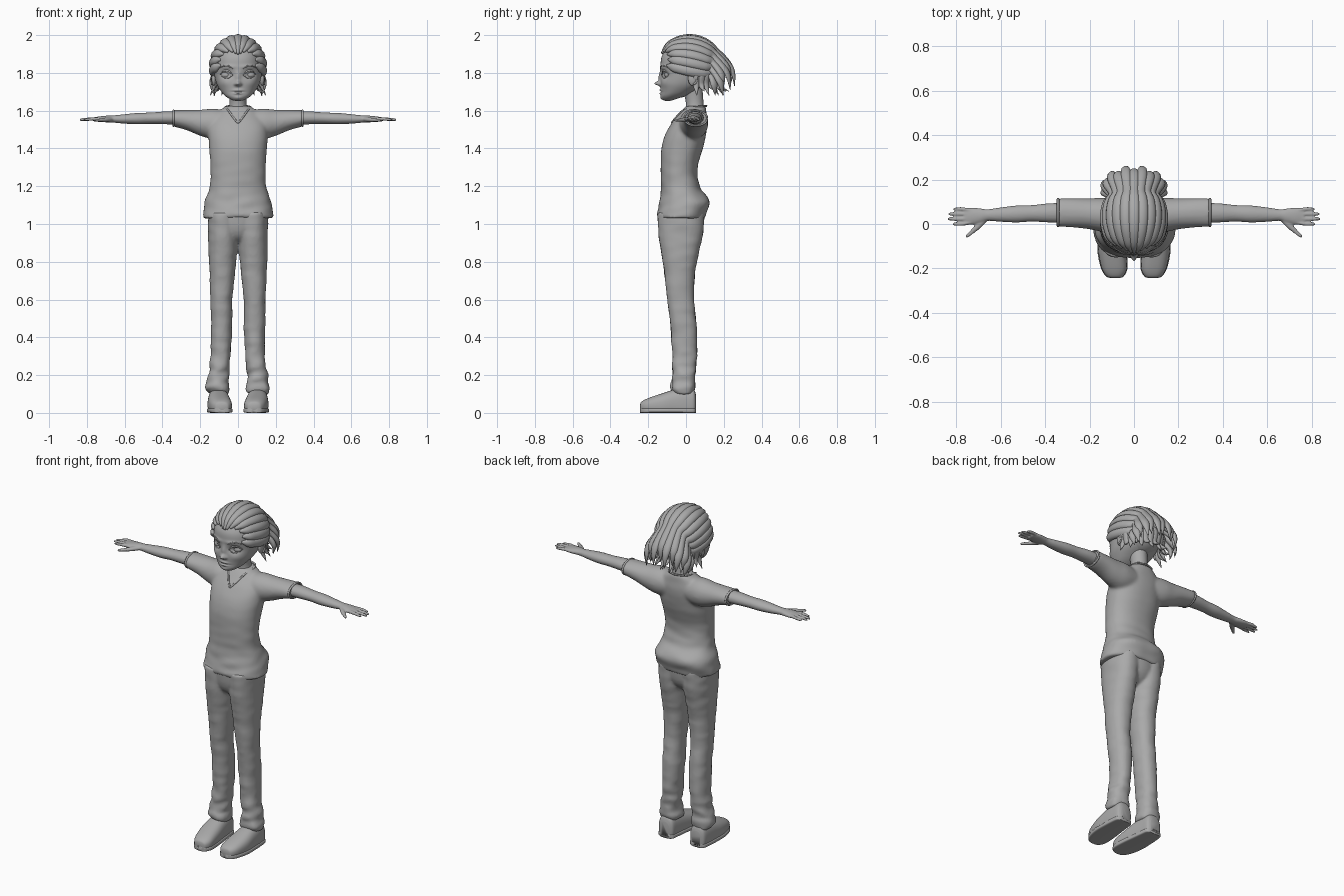
import bpy, bmesh, math
from mathutils import Vector, noise
from mathutils.bvhtree import BVHTree

old = bpy.data.objects.get("Cube")
if old:
    bpy.data.objects.remove(old)

grey = bpy.data.materials.new("clay grey")
grey.use_nodes = True
COLOUR = (0.4, 0.4, 0.4, 1)
grey.diffuse_color = COLOUR
grey.node_tree.nodes["Principled BSDF"].inputs["Base Color"].default_value = COLOUR


def spline(keys, per):
    """Smooth interpolation through tuples of numbers."""
    out = []
    for i in range(len(keys) - 1):
        a, b, c, d = (keys[max(0, min(len(keys) - 1, i + k))] for k in (-1, 0, 1, 2))
        for s in range(per):
            t = s / per
            out.append([q + 0.5 * t * (r - p + t * (2*p - 5*q + 4*r - w + t * (3*(q - r) + w - p)))
                        for p, q, r, w in zip(a, b, c, d)])
    return out + [list(keys[-1])]


def skin(bm, rings):
    """Bridge rings of points into a closed tube."""
    rows = [[bm.verts.new(p) for p in ring] for ring in rings]
    n = len(rows[0])
    for a, b in zip(rows, rows[1:]):
        for i in range(n):
            bm.faces.new((a[i], a[(i + 1) % n], b[(i + 1) % n], b[i]))
    bm.faces.new(rows[0][::-1])
    bm.faces.new(rows[-1])


def loft(bm, axis, keys, n=32, per=6, power=2.0, deform=None):
    """Rounded sections along an axis: (position, centre, centre, radius, radius)."""
    rings = []
    for t, c1, c2, r1, r2 in spline(keys, per):
        ring = []
        for i in range(n):
            a = math.tau * i / n
            u, v = (math.copysign(abs(f(a)) ** (2 / power), f(a)) for f in (math.cos, math.sin))
            u, v = c1 + r1 * u, c2 + r2 * v
            p = Vector({"X": (t, u, v), "Y": (u, t, v), "Z": (u, v, t)}[axis])
            ring.append(deform(p) if deform else p)
        rings.append(ring)
    skin(bm, rings)


def tube(bm, keys, origin, n=10, per=5):
    """Flattened tube along (x, y, z, half width, half thickness), facing away from origin."""
    pts = spline(keys, per)
    pos = [Vector(p[:3]) for p in pts]
    rings = []
    for i, p in enumerate(pos):
        tan = (pos[min(i + 1, len(pos) - 1)] - pos[max(i - 1, 0)]).normalized()
        side = tan.cross(p - Vector(origin)).normalized()
        up = side.cross(tan)
        rings.append([p + side * max(pts[i][3], .001) * math.cos(math.tau * k / n)
                      + up * max(pts[i][4], .001) * math.sin(math.tau * k / n) for k in range(n)])
    skin(bm, rings)


def ball(bm, centre, radii):
    made = bmesh.ops.create_uvsphere(bm, u_segments=24, v_segments=16, radius=1)
    for v in made["verts"]:
        v.co = Vector(centre) + Vector(a * b for a, b in zip(v.co, radii))


def finish(name, bm, mirror=False, voxel=0, smooth=4):
    bmesh.ops.recalc_face_normals(bm, faces=bm.faces)
    me = bpy.data.meshes.new(name)
    bm.to_mesh(me)
    bm.free()
    me.materials.append(grey)
    me.shade_smooth()
    ob = bpy.data.objects.new(name, me)
    bpy.context.scene.collection.objects.link(ob)
    if mirror:
        m = ob.modifiers.new("mirror", "MIRROR")
        m.use_mirror_merge = False
    if voxel:
        m = ob.modifiers.new("blend", "REMESH")
        m.mode, m.voxel_size, m.use_smooth_shade = "VOXEL", voxel, True
        m = ob.modifiers.new("relax", "SMOOTH")
        m.factor, m.iterations = 0.5, smooth
    return ob


def surface(ob):
    """Return a function giving the front surface height (y) at x, z."""
    bpy.context.view_layer.update()
    tree = BVHTree.FromObject(ob, bpy.context.evaluated_depsgraph_get())

    def front(x, z):
        hit = tree.ray_cast(Vector((x, -1, z)), Vector((0, 1, 0)))[0]
        return hit.y if hit else 0
    return front


def folds(amount, low, high):
    """Soft cloth creases, strongest near height low and gone at high."""
    def f(p):
        k = amount * max(0.25, min(1, (high - p.z) / (high - low)))
        return p + noise.noise_vector(Vector((p.x * 9, p.y * 9, p.z * 24))) * k
    return f


# Head with sculpted face: (x, z, spread x, spread z, push along y)
FACE = [(0, 1.778, .012, .028, -.010), (0, 1.744, .013, .012, -.030), (.014, 1.740, .008, .007, -.008),
        (.060, 1.790, .032, .020, .014), (0, 1.708, .026, .006, -.008), (0, 1.691, .020, .006, -.008),
        (0, 1.699, .028, .003, .004), (0, 1.666, .022, .012, -.006), (.055, 1.832, .040, .010, -.006),
        (.075, 1.745, .030, .020, -.004)]


def sculpt(p):
    if p.y < -.02:
        p.y += sum(amp * math.exp(-((abs(p.x) - x) / sx) ** 2 - ((p.z - z) / sz) ** 2)
                   for x, z, sx, sz, amp in FACE)
    return p


bm = bmesh.new()
loft(bm, "Z", [(1.652, 0, -.095, .015, .012), (1.658, 0, -.09, .036, .032), (1.675, 0, -.07, .064, .062),
               (1.70, 0, -.045, .088, .087), (1.74, 0, -.015, .112, .12), (1.79, 0, .005, .125, .14),
               (1.84, 0, .015, .129, .15), (1.89, 0, .018, .122, .145), (1.94, 0, .025, .098, .115),
               (1.97, 0, .03, .05, .06)], n=128, per=10, power=2.2, deform=sculpt)
head = finish("head", bm)
face_y = surface(head)

bm = bmesh.new()
loft(bm, "Z", [(1.54, 0, .045, .07, .06), (1.60, 0, .048, .052, .05), (1.65, 0, .045, .044, .047),
               (1.75, 0, .03, .05, .055)])
finish("neck", bm)

# Eyes, lids and brows
bm = bmesh.new()
ball(bm, (.060, face_y(.06, 1.79) + .014, 1.790), (.029, .02, .021))
finish("eyes", bm, mirror=True)
for name, z0, rise, size in (("upper_eyelids", 1.788, .023, .005), ("lower_eyelids", 1.788, -.019, .003),
                             ("eyebrows", 1.822, .014, .004)):
    bm = bmesh.new()
    keys = []
    for i in range(9):
        t = i / 8
        x, z = .028 + .066 * t, z0 + rise * math.sin(math.pi * t) + .006 * t
        keys.append((x, face_y(x, z) - .001, z, size * math.sin(math.pi * (.1 + .8 * t)), size * .7))
    tube(bm, keys, (.06, .1, 1.79))
    finish(name, bm, mirror=True)

# Ears: shell and rim
bm = bmesh.new()
ball(bm, (.128, .035, 1.77), (.012, .024, .038))
tube(bm, [(.138, .035 + .024 * math.sin(a), 1.775 + .036 * math.cos(a), .005, .005)
          for a in [-1 + .5 * i for i in range(9)]], (0, .035, 1.77))
finish("ears", bm, mirror=True)

# Hair: cap, long swept locks and a lower flicked layer
C = Vector((0, .022, 1.83))
TILT = math.radians(12)
FRONT = Vector((0, -math.cos(TILT), math.sin(TILT)))
UP = Vector((0, math.sin(TILT), math.cos(TILT)))
bm = bmesh.new()
ball(bm, (0, .045, 1.85), (.132, .135, .135))
finish("hair_cap", bm)

bm = bmesh.new()
LOCKS = 13
for i in range(LOCKS):
    phi = math.radians(-98 + 196 * i / (LOCKS - 1))
    s, c = math.sin(phi), math.cos(phi)
    begin, stop = 14 + 30 * s * s, 132
    keys = []
    for k in range(7):
        th = math.radians(begin + (stop - begin) * k / 6)
        p = C + FRONT * .166 * math.cos(th) + UP * .158 * math.sin(th) * c
        p.x += .138 * math.sin(th) * s
        w = .006 if k == 0 else .012 + .014 * math.sin(th)
        keys.append((*p, w, .007 if k == 0 else .017))
    tip = Vector((.125 * s, .165 + .075 * c + .02 * (i % 2), 1.69 + .06 * c - .02 * (i % 2)))
    mid = p.lerp(tip, .55) + Vector((.02 * s, .022 * (.4 + c), .01))
    keys += [(*mid, .022, .014), (*tip, .001, .001)]
    tube(bm, keys, C, n=12)
finish("hair_locks", bm)

bm = bmesh.new()
for i in range(15):
    a = math.radians(-84 + 12 * i)
    s, c = math.sin(a), math.cos(a)
    drop = .022 * (i % 2)
    keys = [(rx * s, .04 + ry * c, z, w, t) for rx, ry, z, w, t in
            [(.105, .10, 1.87, .012, .01), (.130, .135, 1.80, .022, .015),
             (.124, .13, 1.74, .018, .012), (.148, .165 + drop, 1.68 + drop, .001, .001)]]
    tube(bm, keys, (0, .04, 1.8))
finish("hair_back_tips", bm)

# Shirt: torso and sleeves blended
crease = folds(.008, 1.05, 1.45)
bm = bmesh.new()
loft(bm, "Z", [(1.03, 0, -.025, .187, .125), (1.06, 0, -.02, .185, .13), (1.12, 0, -.006, .176, .134),
               (1.20, 0, -.03, .15, .102), (1.30, 0, -.036, .145, .098), (1.40, 0, -.02, .152, .11),
               (1.48, 0, .0, .158, .107), (1.54, 0, .02, .15, .092), (1.59, 0, .038, .112, .07),
               (1.625, 0, .052, .062, .052)], n=64, power=2.25, deform=crease)
for side in (1, -1):
    loft(bm, "X", [(side * x, *r) for x, *r in
                   [(.05, .035, 1.53, .07, .07), (.13, .04, 1.53, .077, .08), (.20, .046, 1.536, .07, .069),
                    (.27, .05, 1.55, .066, .054), (.345, .052, 1.56, .064, .043)]])
shirt = finish("shirt", bm, voxel=.009, smooth=6)
shirt_y = surface(shirt)

# Neckline and sleeve hems
bm = bmesh.new()
half = [(x, shirt_y(x, z) - .001, z) for x, z in ((0, 1.535), (.018, 1.555), (.036, 1.58), (.052, 1.602))]
half += [(.066, .045, 1.618), (.05, .09, 1.624), (0, .108, 1.625)]
for side in (1, -1):
    tube(bm, [(side * x, y, z, .005, .005) for x, y, z in half], (0, .05, 1.4))
finish("neckline", bm)
bm = bmesh.new()
tube(bm, [(.342, .052 + .061 * math.cos(a), 1.56 + .041 * math.sin(a), .006, .005)
          for a in [math.tau * i / 16 for i in range(17)]], (.342, .052, 1.56), per=3)
finish("sleeve_hems", bm, mirror=True)

# Arms
bm = bmesh.new()
loft(bm, "X", [(.28, .05, 1.56, .046, .036), (.38, .05, 1.562, .043, .034), (.46, .048, 1.56, .037, .030),
               (.53, .045, 1.558, .038, .030), (.61, .042, 1.556, .031, .024), (.66, .04, 1.556, .026, .019),
               (.69, .037, 1.556, .033, .018), (.73, .035, 1.555, .039, .015), (.765, .034, 1.554, .035, .010)])
# Fingers and thumb
for i, reach in enumerate((.818, .84, .836, .815)):
    y = .006 + .0185 * i
    out = (i - 1.5) * .004
    tube(bm, [(.735, y, 1.556, .009, .010), (.775, y + out, 1.556, .0085, .009),
              (reach - .02, y + out, 1.553, .008, .008), (reach - .004, y + out, 1.551, .006, .006),
              (reach, y + out, 1.55, .002, .002)], (.75, y, 1.3))
tube(bm, [(.665, .03, 1.555, .014, .012), (.70, -.008, 1.552, .014, .012), (.73, -.036, 1.55, .010, .009),
          (.752, -.055, 1.549, .007, .007), (.757, -.059, 1.549, .002, .002)], (.7, 0, 1.3))
finish("arms_and_hands", bm, mirror=True, voxel=.005, smooth=2)

# Trousers: hips and two legs blended
crease = folds(.014, .15, .5)
bm = bmesh.new()
for side in (1, -1):
    loft(bm, "Z", [(z, side * x, *r) for z, x, *r in
                   [(.10, .106, -.012, .055, .058), (.14, .107, -.014, .060, .066), (.20, .101, -.010, .054, .062),
                    (.30, .092, -.008, .052, .066), (.45, .087, -.012, .056, .069), (.60, .088, -.028, .058, .071),
                    (.75, .083, -.033, .068, .083), (.88, .080, -.030, .077, .106), (.97, .079, -.027, .080, .120),
                    (1.06, .078, -.026, .080, .124)]], power=2.2, deform=crease)
loft(bm, "Z", [(.90, 0, -.03, .04, .05), (.93, 0, -.03, .11, .09), (.98, 0, -.027, .15, .115),
               (1.06, 0, -.026, .155, .124)], n=48)
finish("trousers", bm, voxel=.008, smooth=4)

# Shoes with a wider sole
shoe = [(-.243, .085, .03, .018, .014), (-.235, .086, .032, .038, .028), (-.20, .089, .036, .056, .042),
        (-.13, .098, .042, .062, .060), (-.06, .102, .05, .058, .074), (.0, .104, .05, .053, .085),
        (.04, .104, .05, .047, .075), (.053, .104, .045, .030, .05)]
bm = bmesh.new()
loft(bm, "Y", shoe, n=40, power=2.5, deform=lambda p: Vector((p.x, p.y, max(p.z, .012))))
finish("shoes", bm, mirror=True)
bm = bmesh.new()
loft(bm, "Y", [(y, x, .013, rx * 1.06, .013) for y, x, z, rx, rz in shoe], n=40, power=5)
finish("shoe_soles", bm, mirror=True)
